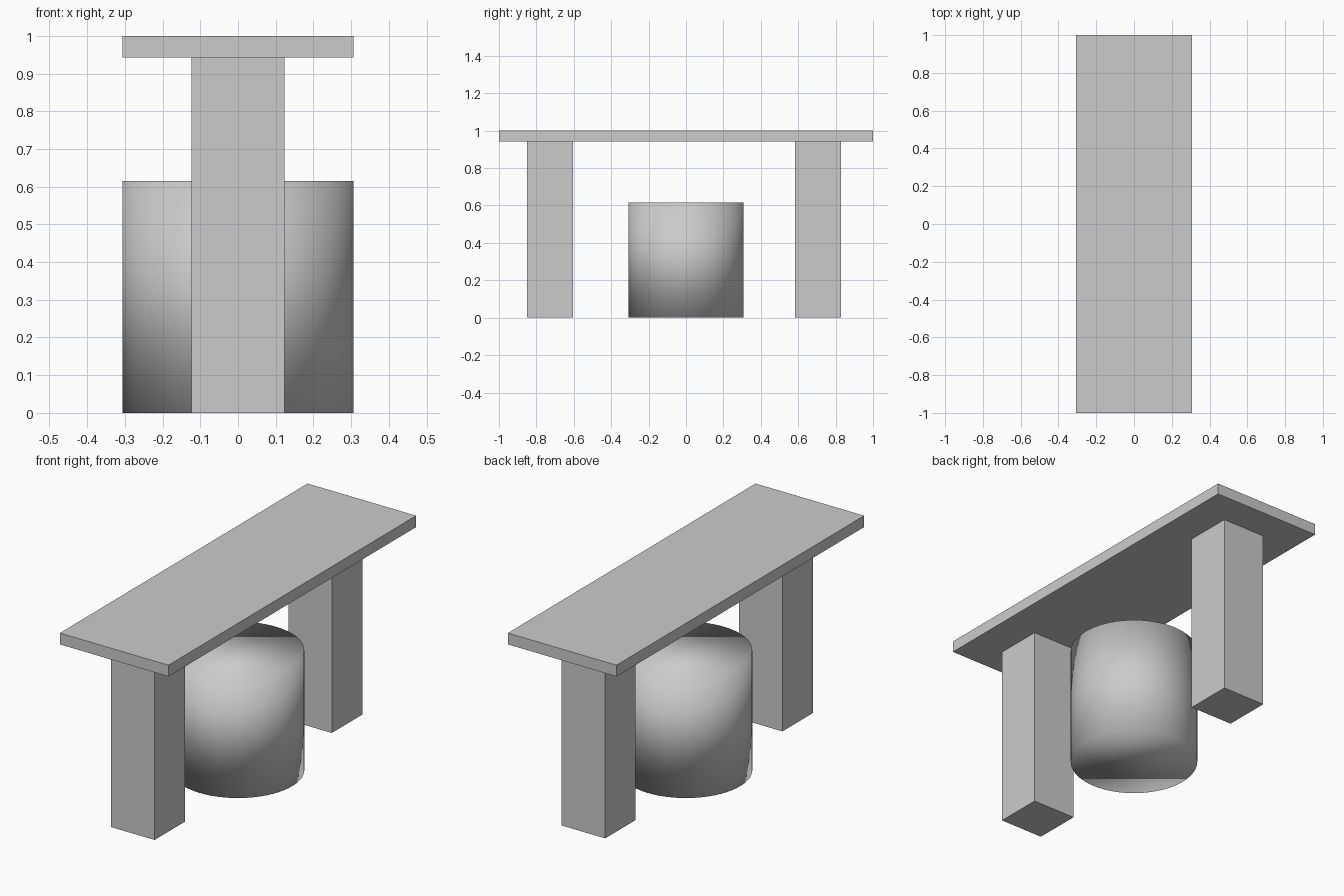
import bpy

if "Cube" in bpy.data.objects:
    bpy.data.objects.remove(bpy.data.objects["Cube"])


def box(name, x, y, z):
    """Box from (min, max) ranges on each axis."""
    ranges = (x, y, z)
    bpy.ops.mesh.primitive_cube_add(size=1, location=[(a + b) / 2 for a, b in ranges])
    obj = bpy.context.object
    obj.name = name
    obj.scale = [b - a for a, b in ranges]
    bpy.ops.object.transform_apply(location=False, rotation=False, scale=True)
    return obj


RADIUS = 0.307      # drum radius, also half the bench width
DRUM_HEIGHT = 0.615
TOP_BOTTOM = 0.942  # underside of the top slab
LEG_HALF = 0.123

# Top slab
box("top_slab", (-RADIUS, RADIUS), (-1, 1), (TOP_BOTTOM, 1))

# Square legs
for name, y in (("front_leg", -0.726), ("back_leg", 0.705)):
    box(name, (-LEG_HALF, LEG_HALF), (y - LEG_HALF, y + LEG_HALF), (0, TOP_BOTTOM))

# Round drum standing between the legs, smooth all over
bpy.ops.mesh.primitive_cylinder_add(vertices=64, radius=RADIUS, depth=DRUM_HEIGHT,
                                    location=(0, 0, DRUM_HEIGHT / 2))
drum = bpy.context.object
drum.name = "drum"
bpy.ops.object.shade_smooth()
